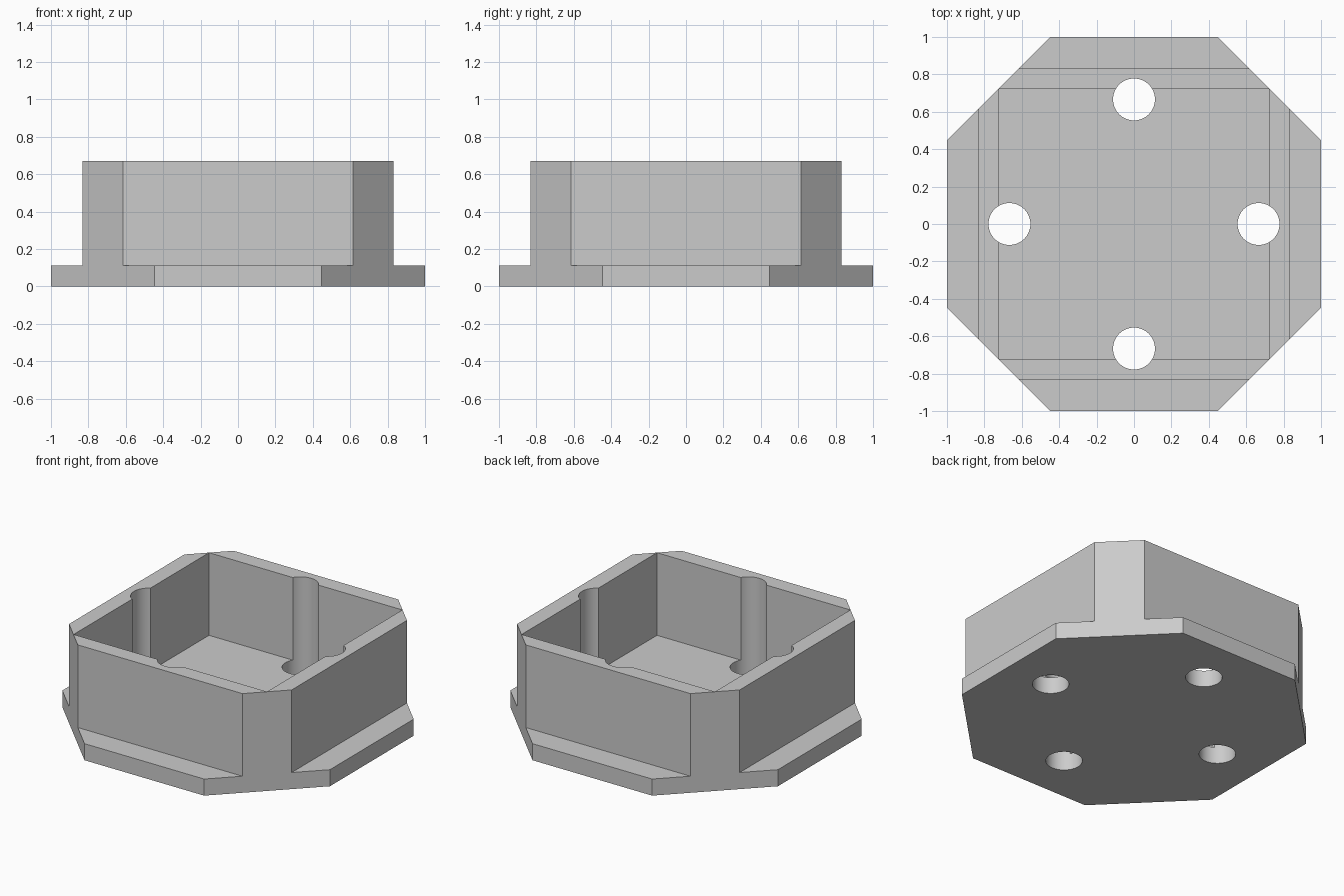
import bpy, bmesh, math

if "Cube" in bpy.data.objects:
    bpy.data.objects.remove(bpy.data.objects["Cube"], do_unlink=True)

FLANGE_TOP, WALL_TOP = 0.112, 0.67
CORNER_CUT = 1.447          # the diagonal corner faces lie on |x| + |y| = this
HOLE_OFFSET, HOLE_RADIUS = 0.666, 0.112

grey = bpy.data.materials.new("grey plastic")
grey.use_nodes = True
colour = (0.6, 0.6, 0.6, 1)
grey.diffuse_color = colour
grey.node_tree.nodes["Principled BSDF"].inputs["Base Color"].default_value = colour


def prism(name, outline, bottom, top):
    """Extrude a closed outline straight up."""
    bm = bmesh.new()
    base = bm.faces.new([bm.verts.new((x, y, bottom)) for x, y in outline])
    up = bmesh.ops.extrude_face_region(bm, geom=[base])["geom"]
    bmesh.ops.translate(bm, vec=(0, 0, top - bottom),
                        verts=[v for v in up if isinstance(v, bmesh.types.BMVert)])
    bmesh.ops.recalc_face_normals(bm, faces=bm.faces)
    mesh = bpy.data.meshes.new(name)
    bm.to_mesh(mesh)
    bm.free()
    mesh.materials.append(grey)
    obj = bpy.data.objects.new(name, mesh)
    bpy.context.collection.objects.link(obj)
    return obj


def cut_square(half):
    """Square outline with its corners trimmed by the diagonals."""
    c = CORNER_CUT - half
    return [(half, -c), (half, c), (c, half), (-c, half),
            (-half, c), (-half, -c), (-c, -half), (c, -half)]


def circle(cx, cy, radius, sides=64):
    turns = [math.tau * i / sides for i in range(sides)]
    return [(cx + radius * math.cos(t), cy + radius * math.sin(t)) for t in turns]


def combine(target, tool, operation):
    """Apply a boolean, then discard the tool."""
    tool.hide_render = True
    mod = target.modifiers.new(operation, 'BOOLEAN')
    mod.operation, mod.solver, mod.object = operation, 'EXACT', tool
    bpy.context.view_layer.objects.active = target
    bpy.ops.object.modifier_apply(modifier=mod.name)
    bpy.data.objects.remove(tool, do_unlink=True)


# Flange plate and raised wall block
housing = prism("housing", cut_square(1.0), 0, FLANGE_TOP)
combine(housing, prism("wall_block", cut_square(0.832), 0, WALL_TOP), 'UNION')

# Open square pocket, just meeting the trimmed corners
h = 0.7225
pocket = prism("pocket", [(h, -h), (h, h), (-h, h), (-h, -h)], FLANGE_TOP, 1)
combine(housing, pocket, 'DIFFERENCE')

# Four bolt holes, which also groove the inside of the walls
for dx, dy in ((1, 0), (0, 1), (-1, 0), (0, -1)):
    hole = prism("bolt_hole", circle(dx * HOLE_OFFSET, dy * HOLE_OFFSET, HOLE_RADIUS), -0.5, 1)
    combine(housing, hole, 'DIFFERENCE')

# Smooth hole walls, crisp edges elsewhere
bpy.ops.object.select_all(action='DESELECT')
housing.select_set(True)
bpy.context.view_layer.objects.active = housing
bpy.ops.object.shade_smooth_by_angle(angle=math.radians(30))
